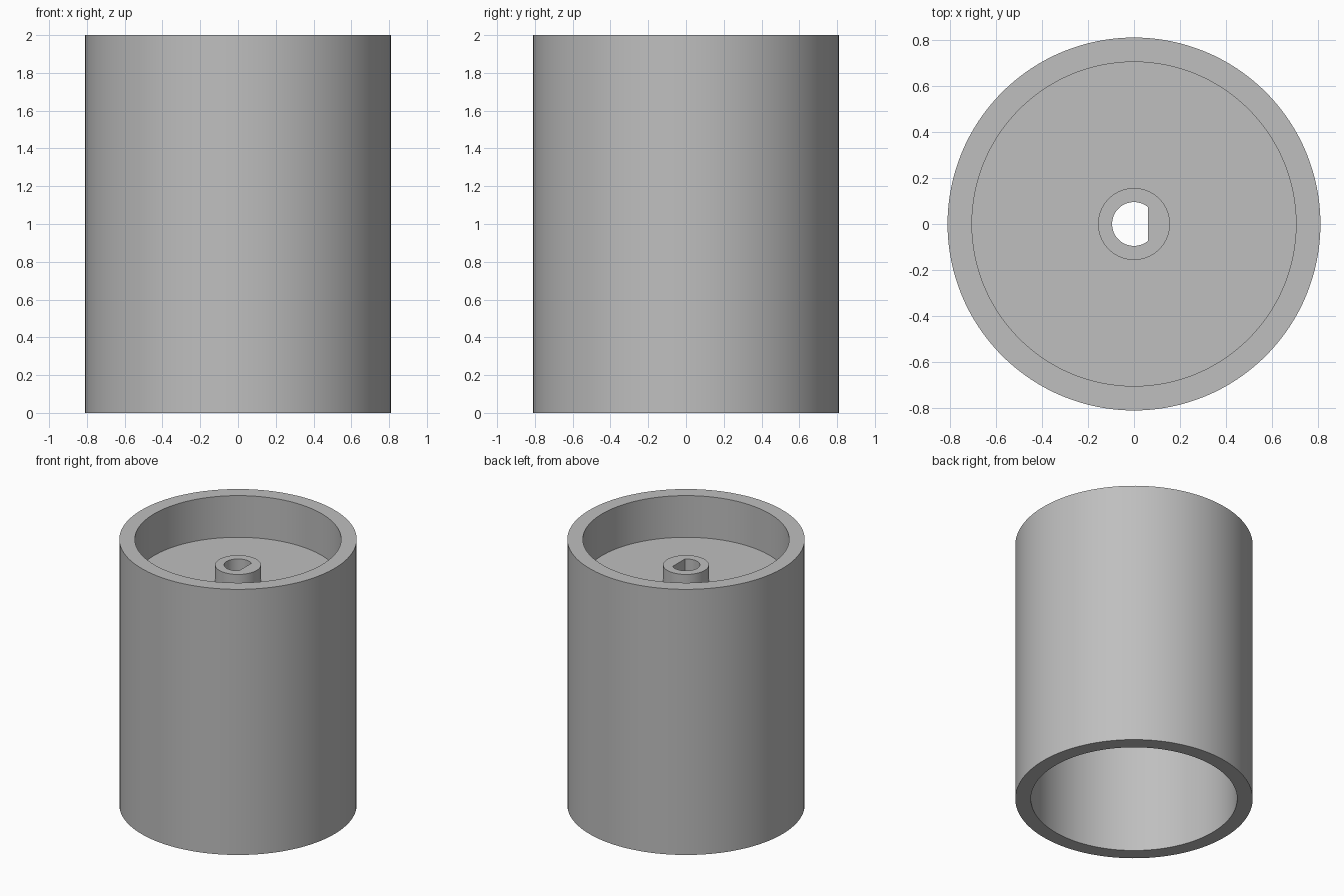
import bpy, bmesh
from math import cos, sin, tau, radians

cube = bpy.data.objects.get("Cube")
if cube:
    bpy.data.objects.remove(cube, do_unlink=True)

SEGMENTS = 128
OUTER, INNER = 0.81, 0.704        # sleeve wall
HUB, BORE, FLAT = 0.156, 0.095, 0.06
TOP, HUB_TOP, FLOOR, UNDERSIDE = 2.0, 1.807, 1.686, 1.556

grey = bpy.data.materials.new("plain grey")
grey.use_nodes = True
colour = (0.52, 0.52, 0.52, 1)
grey.diffuse_color = colour
grey.node_tree.nodes["Principled BSDF"].inputs["Base Color"].default_value = colour

# Closed cross-section: sleeve, recessed web, raised hub and bore
profile = [(OUTER, 0), (OUTER, TOP), (INNER, TOP), (INNER, FLOOR),
           (HUB, FLOOR), (HUB, HUB_TOP), (BORE, HUB_TOP),
           (BORE, UNDERSIDE), (INNER, UNDERSIDE), (INNER, 0)]

bm = bmesh.new()
rings = []
for radius, z in profile:
    ring = []
    for i in range(SEGMENTS):
        a = tau * i / SEGMENTS
        x, y = radius * cos(a), radius * sin(a)
        if radius == BORE:            # flat side of the D-shaped bore
            x = min(x, FLAT)
        ring.append(bm.verts.new((x, y, z)))
    rings.append(ring)

# Skin neighbouring rings
for a, b in zip(rings, rings[1:] + rings[:1]):
    for i in range(SEGMENTS):
        j = (i + 1) % SEGMENTS
        bm.faces.new((a[i], a[j], b[j], b[i]))
bmesh.ops.recalc_face_normals(bm, faces=bm.faces)

mesh = bpy.data.meshes.new("sleeve_with_hub")
bm.to_mesh(mesh)
bm.free()
mesh.materials.append(grey)
sleeve = bpy.data.objects.new("sleeve_with_hub", mesh)
bpy.context.collection.objects.link(sleeve)

bpy.ops.object.select_all(action='DESELECT')
sleeve.select_set(True)
bpy.context.view_layer.objects.active = sleeve
bpy.ops.object.shade_smooth_by_angle(angle=radians(30))
